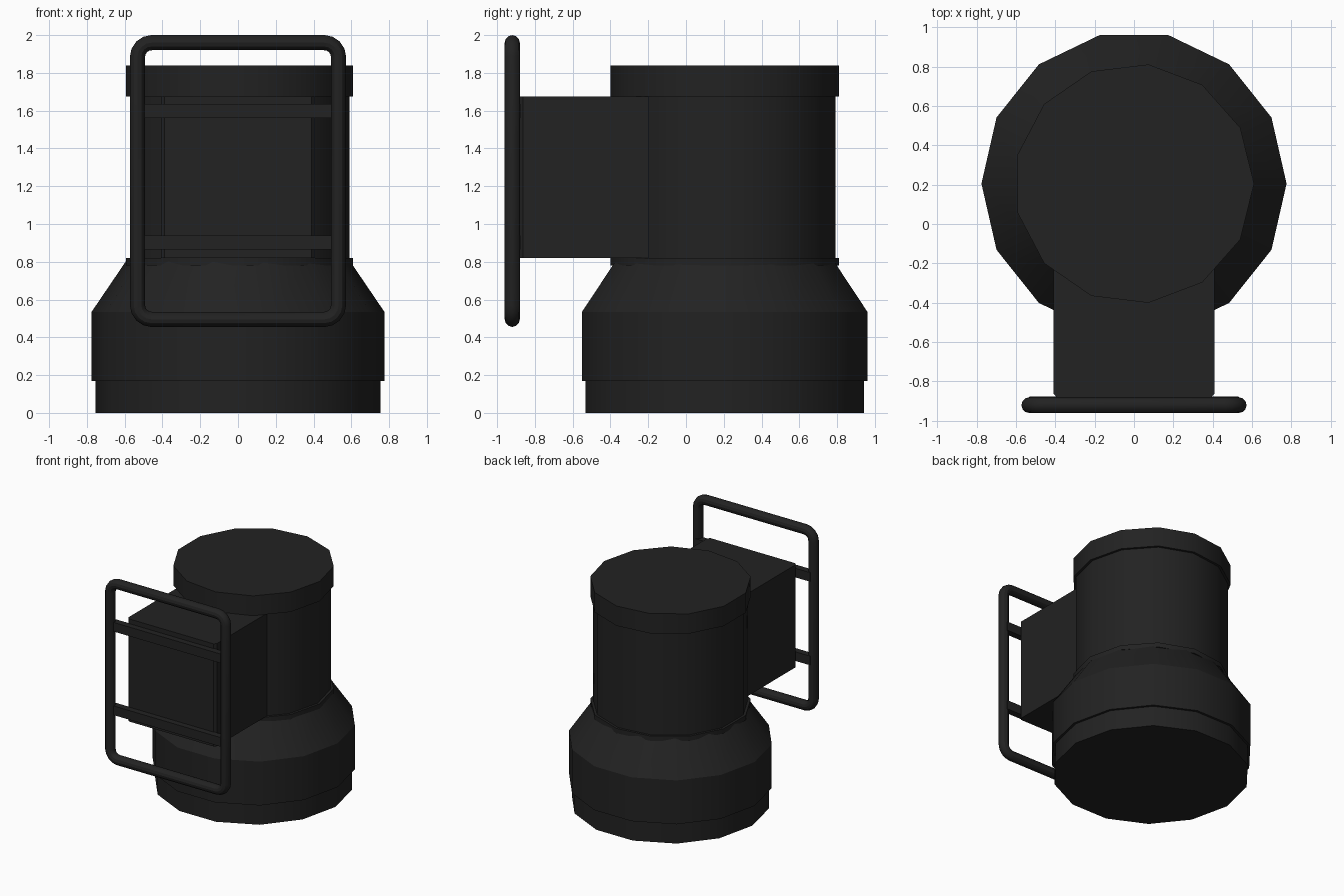
import bpy, bmesh, math

if "Cube" in bpy.data.objects:
    bpy.data.objects.remove(bpy.data.objects["Cube"], do_unlink=True)

AXIS_Y = 0.205   # centre of the round body

black = bpy.data.materials.new("matte_black")
black.use_nodes = True
black.diffuse_color = (0.016, 0.016, 0.016, 1)
black.node_tree.nodes["Principled BSDF"].inputs["Base Color"].default_value = black.diffuse_color


def finish(obj):
    bpy.ops.object.select_all(action="DESELECT")
    obj.select_set(True)
    bpy.context.view_layer.objects.active = obj
    bpy.ops.object.shade_smooth_by_angle(angle=math.radians(30))


def add_mesh(name, bm):
    bmesh.ops.recalc_face_normals(bm, faces=bm.faces)
    mesh = bpy.data.meshes.new(name)
    bm.to_mesh(mesh)
    bm.free()
    mesh.materials.append(black)
    obj = bpy.data.objects.new(name, mesh)
    bpy.context.collection.objects.link(obj)
    finish(obj)
    return obj


def turned(name, sides, profile):
    """Closed round part from (radius, height) pairs, bottom to top."""
    bm = bmesh.new()
    rings = []
    for r, z in profile:
        angles = [math.tau * i / sides for i in range(sides)]
        rings.append([bm.verts.new((r * math.cos(a), AXIS_Y + r * math.sin(a), z)) for a in angles])
    for low, high in zip(rings, rings[1:]):
        for i in range(sides):
            j = (i + 1) % sides
            bm.faces.new((low[i], low[j], high[j], high[i]))
    bm.faces.new(rings[0][::-1])
    bm.faces.new(rings[-1])
    return add_mesh(name, bm)


def box(name, x, y0, y1, z0, z1, chamfer=0):
    bm = bmesh.new()
    bmesh.ops.create_cube(bm, size=1)
    for v in bm.verts:
        v.co = (2 * x * v.co.x, (y0 + y1) / 2 + (y1 - y0) * v.co.y,
                (z0 + z1) / 2 + (z1 - z0) * v.co.z)
    if chamfer:
        front = [e for e in bm.edges if all(v.co.y < y0 + 0.001 for v in e.verts)
                 and abs(e.verts[0].co.z - e.verts[1].co.z) > 0.1]
        bmesh.ops.bevel(bm, geom=front, offset=chamfer, segments=1, affect="EDGES")
    return add_mesh(name, bm)


# Round body
turned("foot_ring", 14, [(0.755, 0), (0.755, 0.18)])
turned("lower_body", 14, [(0.775, 0.17), (0.775, 0.535), (0.585, 0.815)])
turned("neck_collar", 13, [(0.61, 0.78), (0.61, 0.82)])
turned("upper_body", 13, [(0.59, 0.80), (0.59, 1.69)])
turned("top_cap", 13, [(0.61, 1.675), (0.61, 1.84)])

# Front housing and the bars that carry the guard
box("front_housing", 0.408, -0.88, 0.1, 0.82, 1.675, chamfer=0.018)
for name, z in (("lower_guard_bar", 0.902), ("upper_guard_bar", 1.598)):
    box(name, 0.53, -0.93, -0.875, z - 0.038, z + 0.038)

# Tubular guard with rounded corners
half_x, low_z, high_z, bend, steps = 0.532, 0.495, 1.96, 0.075, 4
corners = [(1, high_z - bend), (-1, high_z - bend), (-1, low_z + bend), (1, low_z + bend)]
path = []
for k, (side, z) in enumerate(corners):
    for s in range(steps + 1):
        a = math.pi / 2 * (k + s / steps)
        path.append((side * (half_x - bend) + bend * math.cos(a), -0.92, z + bend * math.sin(a)))

curve = bpy.data.curves.new("guard_frame", "CURVE")
curve.dimensions = "3D"
curve.twist_mode = "MINIMUM"
curve.bevel_depth = 0.04
curve.bevel_resolution = 4
spline = curve.splines.new("POLY")
spline.points.add(len(path) - 1)
for point, co in zip(spline.points, path):
    point.co = (*co, 1)
spline.use_cyclic_u = True
curve.materials.append(black)
guard = bpy.data.objects.new("guard_frame", curve)
bpy.context.collection.objects.link(guard)
bpy.ops.object.select_all(action="DESELECT")
guard.select_set(True)
bpy.context.view_layer.objects.active = guard
bpy.ops.object.convert(target="MESH")
finish(bpy.context.view_layer.objects.active)
